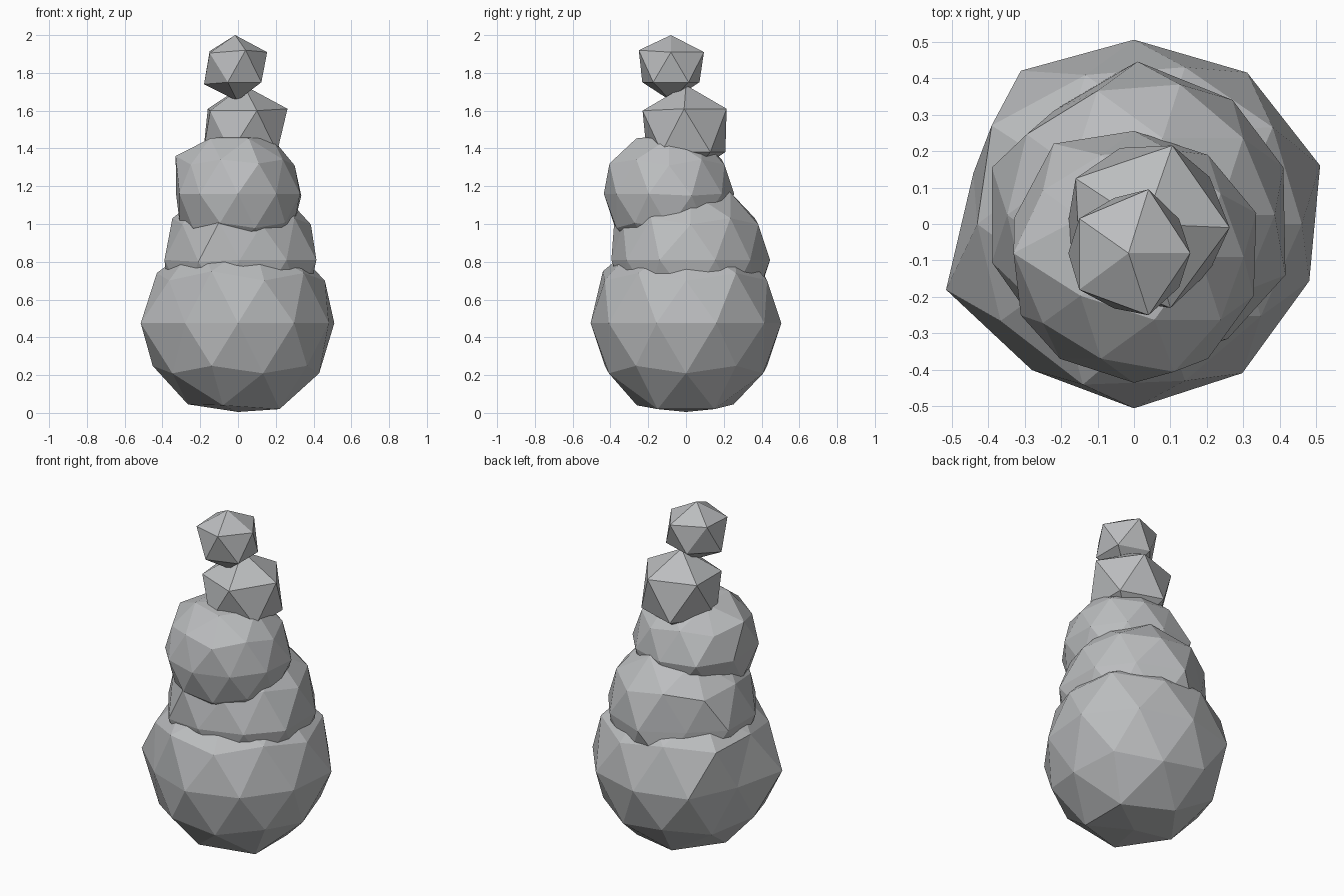
import bpy, bmesh
from mathutils import Vector

cube = bpy.data.objects.get("Cube")
if cube:
    bpy.data.objects.remove(cube, do_unlink=True)

# One plain stone colour
stone = bpy.data.materials.new("stone grey")
stone.use_nodes = True
grey = (0.5, 0.51, 0.52, 1.0)
stone.diffuse_color = grey
bsdf = next(n for n in stone.node_tree.nodes if n.type == 'BSDF_PRINCIPLED')
bsdf.inputs["Base Color"].default_value = grey
bsdf.inputs["Roughness"].default_value = 0.9


def make_stone(name, centre, radius, detail, corners=()):
    """Faceted stone; each chipped corner pulls the nearest vertex to it."""
    bm = bmesh.new()
    bmesh.ops.create_icosphere(bm, subdivisions=detail, radius=radius)
    bmesh.ops.translate(bm, verts=bm.verts, vec=Vector(centre))
    pulls = []
    for corner in corners:
        target = Vector(corner)
        nearest = min(bm.verts, key=lambda v: (v.co - target).length)
        pulls.append((nearest, target))
    for vert, target in pulls:
        vert.co = target
    mesh = bpy.data.meshes.new(name)
    bm.to_mesh(mesh)
    bm.free()
    mesh.materials.append(stone)
    obj = bpy.data.objects.new(name, mesh)
    bpy.context.collection.objects.link(obj)
    return obj


# Three large rounded stones
make_stone("base_stone", (0, 0, .475), .505, 2, [
    (0, 0, .005), (.22, .15, .02), (.22, -.15, .02), (-.08, -.26, .04),
    (-.515, -.18, .475), (-.44, .14, .475), (.51, .16, .475),
    (.31, .415, .475), (-.31, .42, .475), (-.28, -.4, .475),
    (.46, 0, .7), (-.39, .27, .72), (.38, .265, .74), (-.14, -.44, .75)])

make_stone("lower_stone", (.01, .025, .81), .42, 2, [
    (.27, .34, .81), (-.22, .31, .81), (-.21, -.36, .8),
    (.415, -.14, .81), (-.1, -.38, 1.01)])

make_stone("middle_stone", (0, -.09, 1.16), .345, 2, [
    (-.33, -.08, 1.36), (.335, .03, 1.15), (.11, -.405, 1.32),
    (-.22, .22, 1.17), (-.31, -.25, 1.16), (.3, -.09, 1.31),
    (0, -.09, 1.47)])

# Two small angular stones
make_stone("upper_stone", (.03, 0, 1.49), .245, 1, [
    (.262, -.01, 1.61), (.105, .215, 1.61), (-.16, .125, 1.61),
    (.1, -.23, 1.6), (-.185, -.02, 1.37)])

make_stone("top_stone", (-.005, -.08, 1.83), .178, 1, [
    (-.015, -.08, 2.0), (-.15, .015, 1.915), (-.15, -.18, 1.905),
    (.04, -.25, 1.92), (.04, .095, 1.91), (-.18, -.08, 1.74)])
